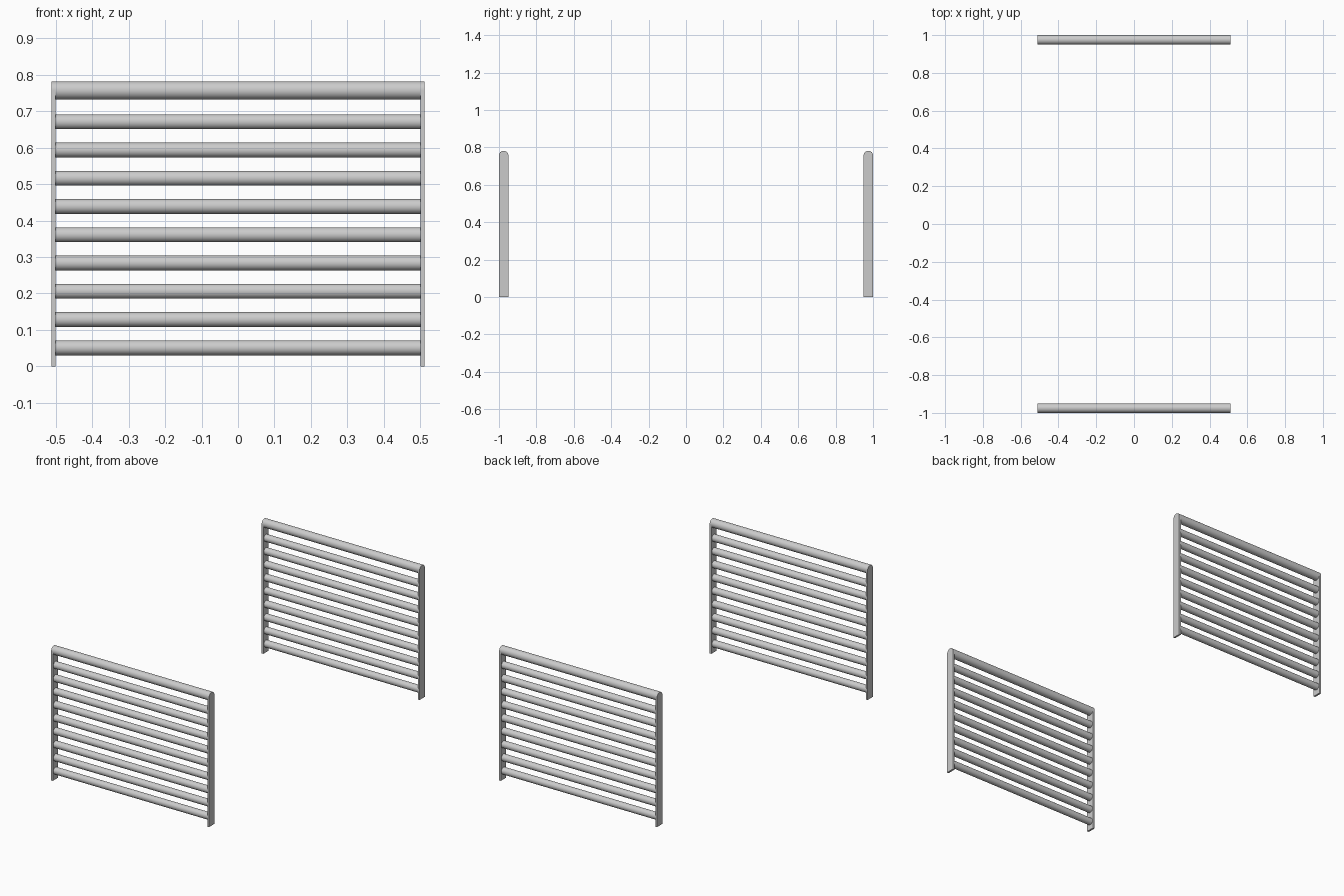
import bpy, bmesh
from math import pi, sin, cos, radians

if "Cube" in bpy.data.objects:
    bpy.data.objects.remove(bpy.data.objects["Cube"])

XO, XI = 0.512, 0.501      # outer / inner faces of the end plates
R, ZC = 0.025, 0.757       # top rail radius and centre height
YC = 0.975                 # distance of each panel from the middle
BAR_R, BAR_Z0, BAR_STEP, BARS = 0.0205, 0.051, 0.0775, 9
N = 20                     # segments per half circle


def smooth(ob):
    bpy.ops.object.select_all(action='DESELECT')
    ob.select_set(True)
    bpy.context.view_layer.objects.active = ob
    bpy.ops.object.shade_smooth_by_angle(angle=radians(30))


def frame(name, y):
    """Two flat end plates with rounded tops, merged with the round top rail."""
    bm = bmesh.new()
    xs = (-XO, -XI, XI, XO)

    def arc(x, a0, a1, ends=None):
        pts = [bm.verts.new((x, y + R * cos(a0 + (a1 - a0) * k / N),
                             ZC + R * sin(a0 + (a1 - a0) * k / N)))
               for k in range(N + 1) if ends is None or 0 < k < N]
        return pts if ends is None else [ends[0]] + pts + [ends[1]]

    def strip(a, b):
        for k in range(len(a) - 1):
            bm.faces.new((a[k], a[k + 1], b[k + 1], b[k]))

    upper = [arc(x, 0, pi) for x in xs]
    base = [[bm.verts.new((x, y + s * R, 0)) for s in (1, -1)] for x in xs]
    lower = {i: arc(xs[i], 0, -pi, (upper[i][0], upper[i][-1])) for i in (1, 2)}

    # rail skin
    for i in range(3):
        strip(upper[i], upper[i + 1])
    strip(lower[1], lower[2])
    # end plates
    for o, i in ((0, 1), (3, 2)):
        bm.faces.new(upper[o] + base[o][::-1])
        bm.faces.new(lower[i] + base[i][::-1])
        strip([upper[o][0], base[o][0], base[o][1], upper[o][-1]],
              [upper[i][0], base[i][0], base[i][1], upper[i][-1]])

    bmesh.ops.recalc_face_normals(bm, faces=bm.faces)
    me = bpy.data.meshes.new(name)
    bm.to_mesh(me)
    bm.free()
    ob = bpy.data.objects.new(name, me)
    bpy.context.collection.objects.link(ob)
    smooth(ob)


def bar(name, y, z):
    """Horizontal round bar, ends sunk into the end plates."""
    bpy.ops.mesh.primitive_cylinder_add(vertices=2 * N, radius=BAR_R,
                                        depth=XI + XO, location=(0, y, z),
                                        rotation=(0, pi / 2, 0))
    ob = bpy.context.object
    ob.name = name
    smooth(ob)


# front and back panels
for side, y in (("front", -YC), ("back", YC)):
    frame(side + "_frame", y)
    for k in range(BARS):
        bar(f"{side}_bar_{k + 1}", y, BAR_Z0 + k * BAR_STEP)
